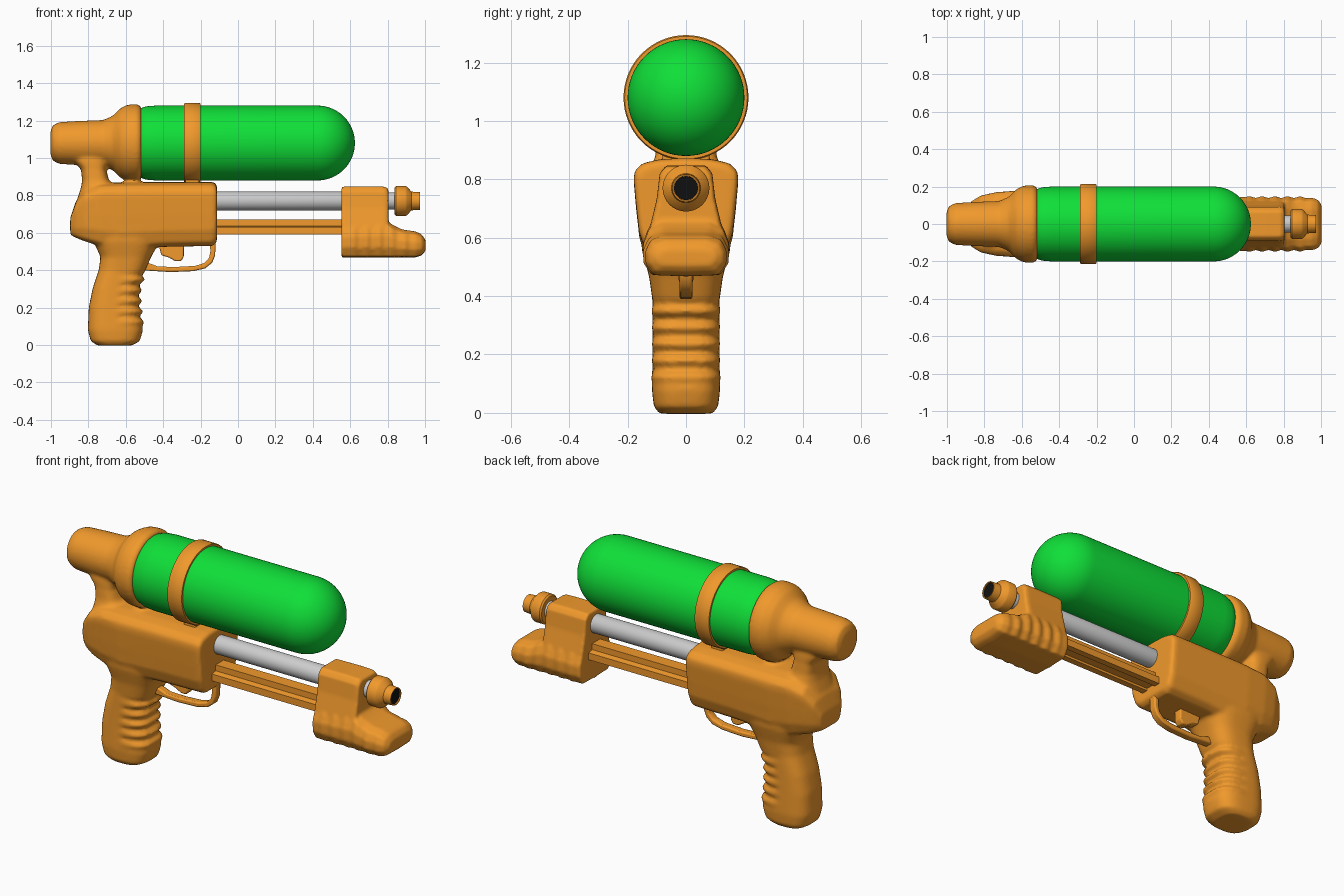
import bpy, bmesh
from math import sin, cos, pi, copysign

if "Cube" in bpy.data.objects:
    bpy.data.objects.remove(bpy.data.objects["Cube"])


def material(name, rgb):
    m = bpy.data.materials.new(name)
    m.diffuse_color = (*rgb, 1)
    m.use_nodes = True
    m.node_tree.nodes["Principled BSDF"].inputs["Base Color"].default_value = m.diffuse_color
    return m


ORANGE = material("orange", (0.88, 0.32, 0.025))
GREEN = material("green", (0.005, 0.74, 0.04))
BLACK = material("black", (0.005, 0.005, 0.005))


def loft(bm, rings, caps=True):
    """Skin a list of equal-length point rings."""
    vs = [[bm.verts.new(p) for p in r] for r in rings]
    n = len(vs[0])
    for a, b in zip(vs, vs[1:]):
        for i in range(n):
            bm.faces.new((a[i], a[(i + 1) % n], b[(i + 1) % n], b[i]))
    if caps:
        bm.faces.new(vs[0][::-1])
        bm.faces.new(vs[-1])


def finish(name, bm, mat=None, voxel=0, smooth=6, angle=35):
    bmesh.ops.recalc_face_normals(bm, faces=bm.faces)
    me = bpy.data.meshes.new(name)
    bm.to_mesh(me)
    bm.free()
    ob = bpy.data.objects.new(name, me)
    bpy.context.collection.objects.link(ob)
    if mat:
        me.materials.append(mat)
    bpy.ops.object.select_all(action='DESELECT')
    ob.select_set(True)
    bpy.context.view_layer.objects.active = ob
    bpy.ops.object.shade_smooth_by_angle(angle=angle * pi / 180)
    if voxel:   # fuse overlapping lofts into one moulded skin
        r = ob.modifiers.new("fuse", 'REMESH')
        r.mode = 'VOXEL'
        r.voxel_size = voxel
        r.use_smooth_shade = True
        s = ob.modifiers.new("soften", 'SMOOTH')
        s.factor = 0.5
        s.iterations = smooth
    return ob


def turned(profile, z, n=64):
    """Rings round the x direction from (x, radius) pairs."""
    return [[(x, r * cos(2 * pi * i / n), z + r * sin(2 * pi * i / n)) for i in range(n)]
            for x, r in profile]


def section(half, x, w, lo, hi):
    """Mirrored cross-section in yz; half is (y, 0..1 height) pairs from top to bottom."""
    full = half + [(-y, t) for y, t in half[::-1]]
    return [(x, y * w, lo + t * (hi - lo)) for y, t in full]


def oval(z, xb, xf, w, e=0.68, n=40):
    """Rounded-rectangle ring at height z."""
    pts = []
    for i in range(n):
        c, s = cos(2 * pi * i / n), sin(2 * pi * i / n)
        pts.append(((xb + xf) / 2 + (xf - xb) / 2 * copysign(abs(c) ** e, c),
                    w * copysign(abs(s) ** e, s), z))
    return pts


def lerp_keys(keys, t):
    for a, b in zip(keys, keys[1:]):
        if t <= b[0]:
            f = (t - a[0]) / (b[0] - a[0])
            return [p + f * (q - p) for p, q in zip(a, b)]
    return list(keys[-1])


def plate(name, outline, hw):
    """Flat xz outline given thickness in y."""
    bm = bmesh.new()
    loft(bm, [[(x, s * hw, z) for x, z in outline] for s in (-1, 1)])
    ob = finish(name, bm, ORANGE)
    b = ob.modifiers.new("round", 'BEVEL')
    b.width, b.segments = 0.007, 2


def lathe(name, profile, z, mat=None, caps=True):
    bm = bmesh.new()
    loft(bm, turned(profile, z), caps)
    return finish(name, bm, mat)


TANK_Z, BARREL_Z = 1.08, 0.77

# Moulded shell: receiver, grip, neck and tank cap
bm = bmesh.new()
half = [(0.02, 1), (0.09, 0.99), (0.15, 0.95), (0.177, 0.87), (0.179, 0.78),
        (0.17, 0.5), (0.16, 0.25), (0.135, 0.06), (0.1, 0), (0.02, 0)]
loft(bm, [section(half, *s) for s in (
    (-0.897, 0.5, 0.59, 0.68), (-0.87, 0.68, 0.575, 0.76), (-0.82, 0.85, 0.555, 0.83),
    (-0.74, 0.95, 0.53, 0.865), (-0.62, 1, 0.51, 0.87), (-0.4, 1, 0.525, 0.872),
    (-0.135, 1, 0.53, 0.872), (-0.113, 0.96, 0.55, 0.86))])
keys = [(-0.003, -0.75, -0.57, 0.09), (0.02, -0.787, -0.525, 0.11), (0.08, -0.803, -0.508, 0.117),
        (0.2, -0.798, -0.522, 0.115), (0.3, -0.778, -0.525, 0.115), (0.4, -0.745, -0.495, 0.117),
        (0.47, -0.735, -0.465, 0.127), (0.55, -0.77, -0.42, 0.15), (0.65, -0.8, -0.38, 0.16)]
rings = []
for i in range(61):
    z, xb, xf, w = lerp_keys(keys, -0.003 + 0.653 * i / 60)
    ring = oval(z, xb, xf, w)
    if 0.11 < z < 0.39:     # finger ridges on the front half
        k = sin(2 * pi * (z - 0.11) / 0.056)
        ring = [(x + 0.013 * k, y * (1 + 0.05 * k), h) if x > -0.63 else (x, y, h)
                for x, y, h in ring]
    rings.append(ring)
loft(bm, rings)
loft(bm, [oval(*k) for k in (
    (0.78, -0.86, -0.56, 0.14), (0.84, -0.84, -0.64, 0.12), (0.88, -0.833, -0.69, 0.105),
    (0.94, -0.84, -0.705, 0.1), (0.98, -0.875, -0.695, 0.1), (1.04, -0.9, -0.68, 0.09))])
loft(bm, turned([(-1.003, 0.06), (-0.99, 0.095), (-0.955, 0.112), (-0.85, 0.118), (-0.72, 0.123),
                 (-0.67, 0.145), (-0.63, 0.185), (-0.59, 0.205), (-0.54, 0.208), (-0.518, 0.195)],
                TANK_Z))
finish("body_shell", bm, ORANGE, voxel=0.01)

# Water tank with domed front
dome = [(0.425 + 0.2 * sin(a * pi / 32), 0.2 * cos(a * pi / 32)) for a in range(16)]
lathe("water_tank", [(-0.54, 0.17), (-0.52, 0.186), (-0.49, 0.196), (-0.44, 0.2)]
      + dome + [(0.625, 0.001)], TANK_Z, GREEN)

# Tank strap and its foot
lathe("tank_strap", [(-0.288, 0.195), (-0.288, 0.21), (-0.282, 0.214), (-0.206, 0.214),
                     (-0.2, 0.21), (-0.2, 0.195)], TANK_Z, ORANGE, caps=False)
plate("strap_foot", [(-0.28, 0.85), (-0.208, 0.85), (-0.208, 0.89), (-0.28, 0.89)], 0.08)

# Barrel, nozzle and bore
lathe("barrel", [(-0.14, 0.051), (0.7, 0.051), (0.71, 0.046), (0.86, 0.046)], BARREL_Z)
lathe("nozzle", [(0.838, 0.04), (0.838, 0.072), (0.846, 0.08), (0.895, 0.08), (0.903, 0.076),
                 (0.928, 0.05), (0.972, 0.047), (0.972, 0.042), (0.95, 0.042)], BARREL_Z, ORANGE)
lathe("nozzle_bore", [(0.945, 0.041), (0.966, 0.041)], BARREL_Z, BLACK)

# Slide rail with stepped section
bm = bmesh.new()
rail = [(0.035, 0.67), (0.035, 0.637), (0.065, 0.63), (0.065, 0.592),
        (0.03, 0.592), (0.03, 0.605), (0.005, 0.605)]
loft(bm, [[(x, y, z) for y, z in rail + [(-y, z) for y, z in rail[::-1]]] for x in (-0.14, 0.6)])
finish("slide_rail", bm, ORANGE)

# Pump handle: upright block plus ribbed forward grip
bm = bmesh.new()
block = [(0.01, 1), (0.068, 1), (0.09, 0.93), (0.1, 0.7), (0.118, 0.5),
         (0.135, 0.3), (0.135, 0.1), (0.01, 0.1)]
loft(bm, [section(block, x, w, 0.47, top) for x, w, top in (
    (0.553, 1, 0.846), (0.7, 1, 0.848), (0.785, 1, 0.846), (0.804, 0.95, 0.835))])
grip = [(0.01, 1), (0.08, 1), (0.125, 0.88), (0.144, 0.6), (0.142, 0.3), (0.115, 0.03), (0.01, 0)]
pump_keys = [(0.553, 1, 0.468, 0.65), (0.8, 1, 0.468, 0.66), (0.84, 1, 0.468, 0.635),
             (0.88, 1, 0.468, 0.617), (0.95, 0.98, 0.468, 0.607), (0.985, 0.9, 0.48, 0.59),
             (1.003, 0.7, 0.505, 0.56)]
rings = []
for i in range(46):
    x, w, lo, hi = lerp_keys(pump_keys, 0.553 + 0.45 * i / 45)
    if 0.6 < x < 0.94:
        w += 0.035 * sin(2 * pi * (x - 0.6) / 0.068)
    rings.append(section(grip, x, w, lo, hi))
loft(bm, rings)
finish("pump_handle", bm, ORANGE, voxel=0.009, smooth=3)

# Trigger and trigger guard
plate("trigger", [(-0.43, 0.56), (-0.29, 0.56), (-0.29, 0.47), (-0.305, 0.448), (-0.335, 0.448),
                  (-0.37, 0.468), (-0.41, 0.48)], 0.025)
plate("trigger_guard", [(-0.12, 0.57), (-0.122, 0.48), (-0.138, 0.44), (-0.175, 0.41), (-0.24, 0.395),
                        (-0.36, 0.39), (-0.52, 0.4), (-0.52, 0.45), (-0.46, 0.432), (-0.43, 0.42),
                        (-0.34, 0.417), (-0.23, 0.423), (-0.18, 0.438), (-0.155, 0.465),
                        (-0.148, 0.5), (-0.15, 0.57)], 0.022)
